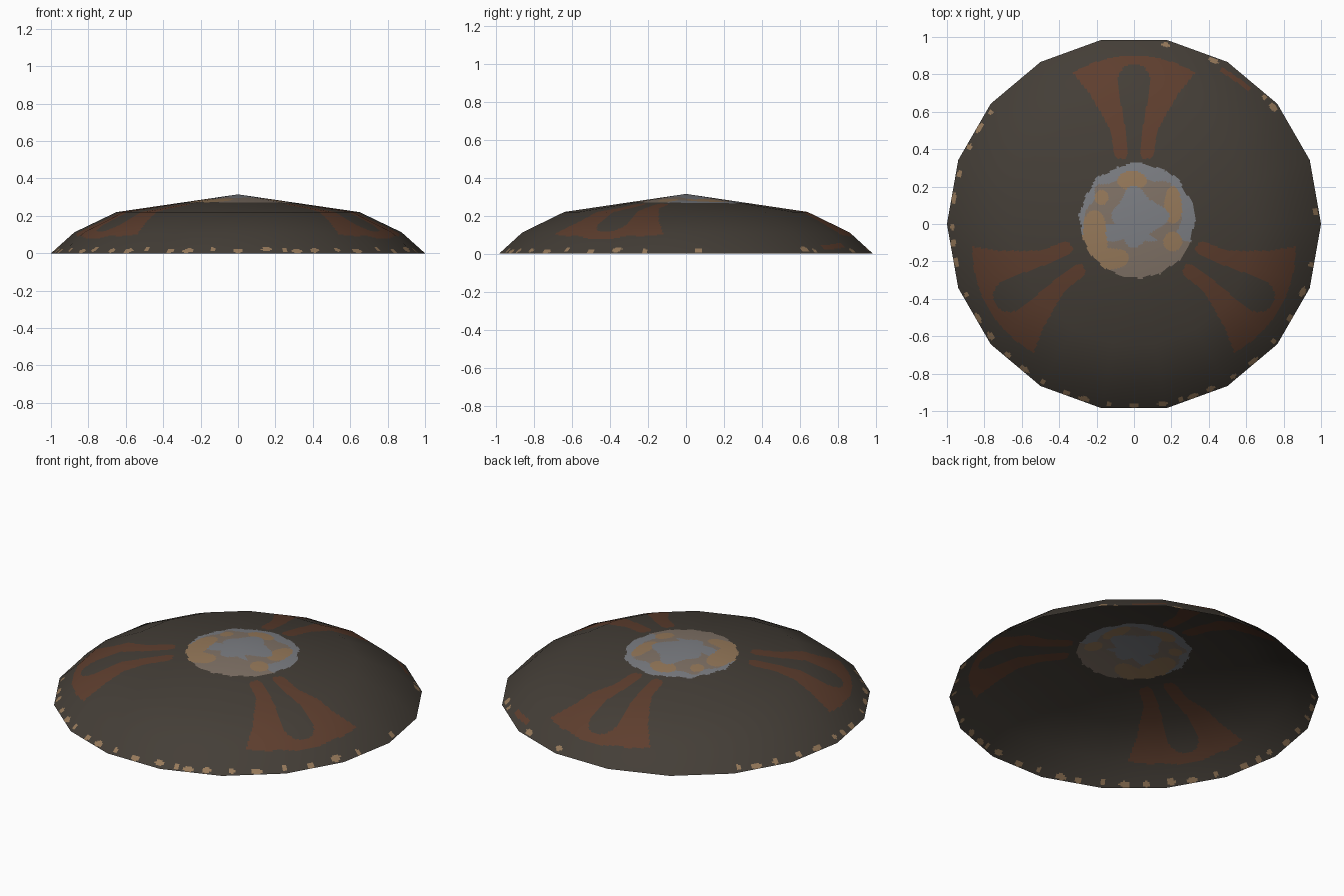
import bpy, math
from mathutils import Vector

if "Cube" in bpy.data.objects:
    bpy.data.objects.remove(bpy.data.objects["Cube"])

SIDES, SUB = 18, 28
# dome profile: radius, height, number of sub-rings leading to it
PROFILE = [(0, 0.315, 0), (0.65, 0.22, 72), (0.875, 0.112, 26), (1.0, 0.0, 20)]


def material(name, rgb):
    lin = [((c / 255 + 0.055) / 1.055) ** 2.4 for c in rgb]
    m = bpy.data.materials.new(name)
    m.diffuse_color = (*lin, 1)
    m.use_nodes = True
    m.node_tree.nodes["Principled BSDF"].inputs["Base Color"].default_value = m.diffuse_color
    return m


MATS = [material("dark hide", (68, 62, 55)),
        material("rust paint", (94, 62, 46)),
        material("steel grey", (124, 126, 131)),
        material("tan wear", (150, 121, 90)),
        material("taupe metal", (128, 114, 102))]
BASE, RUST, STEEL, TAN, TAUPE = range(5)

# worn chips around the rim: angle in degrees
CHIPS = [4, 40, 44, 64, 80, 142, 148, 155, 164, 172, 181, 186, 192, 203, 211, 218, 226,
         233, 240, 248, 254, 262, 270, 279, 285, 289, 295, 303, 311, 320, 329, 338, 347]
# tan patches on the boss: x, y, rx, ry
PATCHES = [(-0.01, 0.235, 0.08, 0.05), (0.21, 0.1, 0.05, 0.09), (0.21, -0.09, 0.05, 0.05),
           (-0.21, -0.07, 0.07, 0.13), (-0.13, -0.19, 0.1, 0.06), (-0.17, 0.14, 0.04, 0.04)]


def lerp_table(table, t):
    for (a, va), (b, vb) in zip(table, table[1:]):
        if t <= b:
            return va + (vb - va) * max(0, (t - a) / (b - a))
    return table[-1][1]


OUTER = [(0.34, 0.085), (0.37, 0.105), (0.5, 0.125), (0.6, 0.18), (0.7, 0.24), (0.82, 0.335), (0.9, 0.36)]
INNER = [(0.34, 0.05), (0.37, 0.035), (0.5, 0.045), (0.6, 0.062), (0.7, 0.08), (0.77, 0.085)]


def in_motif(x, y):
    """Flared keyhole shape, repeated three times around the shield."""
    for deg in (90, 210, 330):
        a = math.radians(deg)
        u = x * math.cos(a) + y * math.sin(a)
        v = abs(-x * math.sin(a) + y * math.cos(a))
        r = math.hypot(u, v)
        if u < 0.35 or r > 0.9 - 0.25 * v * v or v > lerp_table(OUTER, u):
            continue
        if u + v > 1.16:                      # softened outer corner
            continue
        hole = v < lerp_table(INNER, u) if u < 0.77 else math.hypot(u - 0.77, v) < 0.085
        return not hole
    return False


def colour(x, y):
    r, a = math.hypot(x, y), math.atan2(y, x)
    # central boss with wavy edge
    edge = 0.305 + 0.025 * math.sin(a + 0.75) + 0.006 * math.sin(9 * a) * (1 + math.sin(a)) / 2 \
        + 0.004 * math.sin(17 * a + 1)
    if r < edge:
        wob = 0.02 * math.sin(31 * x + 2) + 0.02 * math.sin(37 * y)
        if math.hypot(x - 0.02, y - 0.04) < 0.14 + wob * 0.7:
            return STEEL
        for px, py, rx, ry in PATCHES:
            if ((x - px) / rx) ** 2 + ((y - py) / ry) ** 2 < 1 + 8 * wob:
                return TAN
        if y < -0.08 + wob or (r < 0.25 + wob and a > -0.6):
            return TAUPE
        return STEEL
    if in_motif(x, y):
        return RUST
    if r > 0.92:
        deg = math.degrees(a) % 360
        for i, c in enumerate(CHIPS):
            d = (deg - c + 180) % 360 - 180
            size = 1.3 + 0.5 * math.sin(i * 2.3)
            if (d / size) ** 2 + ((r - 0.972) / 0.014) ** 2 < 1:
                return TAN
        if 49 < deg < 61 and 0.935 < r < 0.96:
            return RUST
    return BASE


# ring samples along the profile, with smooth radial normals
seg_n = [Vector((a[1] - b[1], b[0] - a[0])).normalized() for a, b in zip(PROFILE, PROFILE[1:])]
ring_n = [Vector((0, 1))] + [(p + q).normalized() for p, q in zip(seg_n, seg_n[1:])] + [seg_n[-1]]
rings = []
for k in range(1, len(PROFILE)):
    (r0, z0, _), (r1, z1, n) = PROFILE[k - 1], PROFILE[k]
    for j in range(1, n + 1):
        t = j / n
        rings.append((r0 + (r1 - r0) * t, z0 + (z1 - z0) * t, ring_n[k - 1].lerp(ring_n[k], t)))

# unit 18-gon, finely divided so paint edges can follow the faces
corner = [Vector((math.cos(2 * math.pi * i / SIDES), math.sin(2 * math.pi * i / SIDES))) for i in range(SIDES)]
outline = [corner[i].lerp(corner[(i + 1) % SIDES], s / SUB) for i in range(SIDES) for s in range(SUB)]
N = len(outline)

verts, normals, faces = [(0, 0, PROFILE[0][1])], [(0, 0, 1)], []
for r, z, n in rings:
    for p in outline:
        verts.append((p.x * r, p.y * r, z))
        d = p.normalized()
        normals.append(Vector((d.x * n.x, d.y * n.x, n.y)).normalized()[:])
for i in range(N):
    faces.append((0, 1 + i, 1 + (i + 1) % N))
for k in range(len(rings) - 1):
    a, b = 1 + k * N, 1 + (k + 1) * N
    for i in range(N):
        j = (i + 1) % N
        faces.append((a + i, b + i, b + j, a + j))

# shield dome (open shell)
mesh = bpy.data.meshes.new("shield_dome")
mesh.from_pydata(verts, [], faces)
for m in MATS:
    mesh.materials.append(m)
index = []
for f in faces:
    index.append(colour(sum(verts[v][0] for v in f) / len(f), sum(verts[v][1] for v in f) / len(f)))
mesh.polygons.foreach_set("material_index", index)
mesh.polygons.foreach_set("use_smooth", [True] * len(faces))
mesh.update()
mesh.normals_split_custom_set_from_vertices(normals)
obj = bpy.data.objects.new("shield_dome", mesh)
bpy.context.collection.objects.link(obj)
